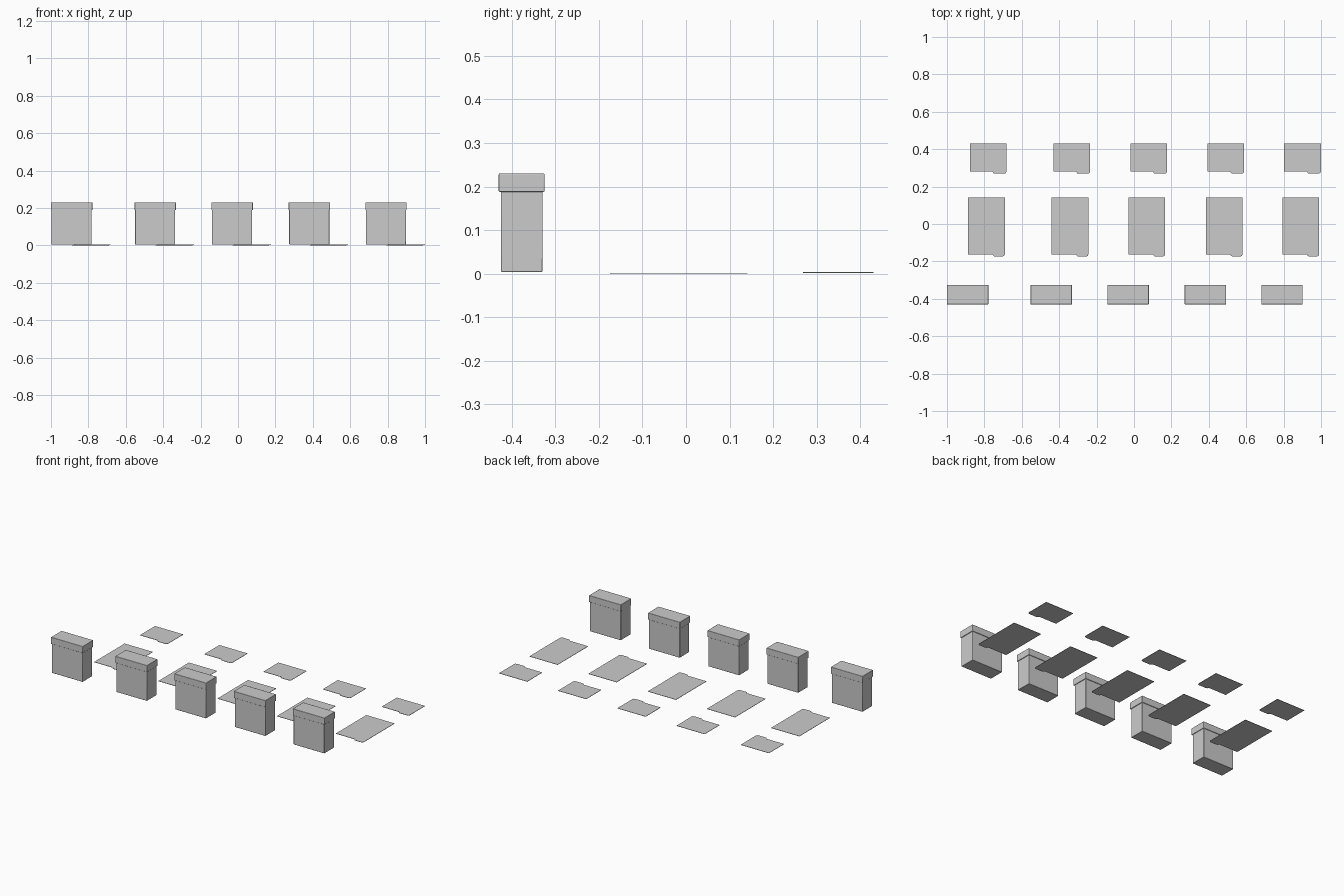
import bpy, bmesh

if "Cube" in bpy.data.objects:
    bpy.data.objects.remove(bpy.data.objects["Cube"])

OFFSETS = (0.0, 0.447, 0.858, 1.271, 1.681)  # column spacing


def finish(obj, bevel):
    if bevel:
        mod = obj.modifiers.new("soft_edges", 'BEVEL')
        mod.width = bevel
        mod.segments = 2
    bpy.context.view_layer.objects.active = obj
    obj.select_set(True)
    bpy.ops.object.shade_smooth_by_angle()
    obj.select_set(False)


def prism(name, outline, z0, z1, bevel=0.0):
    """Closed solid from an outline in x, y."""
    bm = bmesh.new()
    face = bm.faces.new([bm.verts.new((x, y, z0)) for x, y in outline])
    top = bmesh.ops.extrude_face_region(bm, geom=[face])["geom"]
    for v in top:
        if isinstance(v, bmesh.types.BMVert):
            v.co.z = z1
    bmesh.ops.recalc_face_normals(bm, faces=bm.faces)
    mesh = bpy.data.meshes.new(name)
    bm.to_mesh(mesh)
    bm.free()
    obj = bpy.data.objects.new(name, mesh)
    bpy.context.collection.objects.link(obj)
    finish(obj, bevel)
    return obj


def rect(x0, x1, y0, y1):
    return [(x0, y0), (x1, y0), (x1, y1), (x0, y1)]


def tabbed_sheet(x0, x1, y0, y1, tab_x, tab):
    """Rectangle with a shallow index tab at the front right."""
    return [(x0, y0), (tab_x, y0), (tab_x + 0.006, y0 - tab * 0.8),
            (tab_x + 0.014, y0 - tab), (x1 - 0.012, y0 - tab),
            (x1 - 0.003, y0 - tab * 0.7), (x1, y0), (x1, y1), (x0, y1)]


for i, dx in enumerate(OFFSETS, 1):
    # upright carton with overlapping lid
    prism(f"box_body_{i}", rect(-0.997 + dx, -0.783 + dx, -0.425, -0.329),
          0.004, 0.226, 0.002)
    prism(f"box_lid_{i}", rect(-1.0 + dx, -0.779 + dx, -0.430, -0.325),
          0.188, 0.230, 0.002)

    # large tabbed card lying flat
    prism(f"large_card_{i}",
          tabbed_sheet(-0.887 + dx, -0.691 + dx, -0.162, 0.141, -0.757 + dx, 0.012),
          0.0, 0.002)

    # small tabbed card lying flat
    prism(f"small_card_{i}",
          tabbed_sheet(-0.878 + dx, -0.682 + dx, 0.281, 0.430, -0.757 + dx, 0.012),
          0.002, 0.004)
